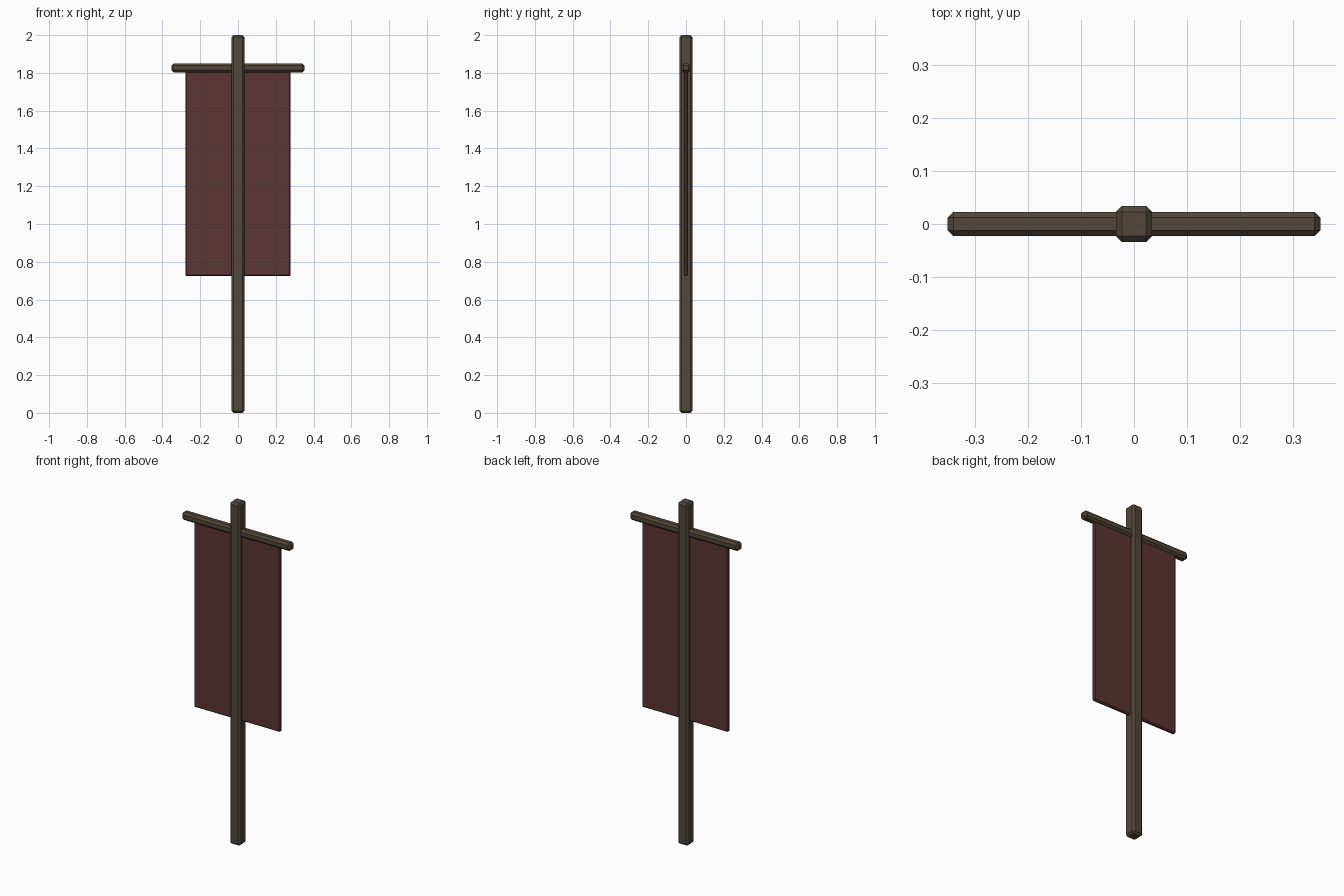
import bpy
import bmesh
from mathutils import Vector

cube = bpy.data.objects.get("Cube")
if cube:
    bpy.data.objects.remove(cube, do_unlink=True)


def make_material(name, color):
    mat = bpy.data.materials.new(name)
    mat.use_nodes = True
    mat.diffuse_color = color
    mat.node_tree.nodes["Principled BSDF"].inputs["Base Color"].default_value = color
    return mat


def chamfered_box(name, size, center, chamfer, mat):
    """Box with a flat single-segment chamfer on every edge."""
    bm = bmesh.new()
    bmesh.ops.create_cube(bm, size=1)
    bmesh.ops.scale(bm, vec=Vector(size), verts=bm.verts)
    bmesh.ops.bevel(bm, geom=bm.edges[:], offset=chamfer, segments=1,
                    affect='EDGES', clamp_overlap=True)
    mesh = bpy.data.meshes.new(name)
    bm.to_mesh(mesh)
    bm.free()
    mesh.materials.append(mat)
    obj = bpy.data.objects.new(name, mesh)
    obj.location = center
    bpy.context.scene.collection.objects.link(obj)
    return obj


wood = make_material("dark wood", (0.085, 0.063, 0.044, 1))
cloth = make_material("dark red cloth", (0.107, 0.036, 0.036, 1))

# Upright pole, crossbar through it, and the hanging cloth
chamfered_box("pole", (0.068, 0.068, 2.0), (0, 0, 1.0), 0.011, wood)
chamfered_box("crossbar", (0.704, 0.046, 0.046), (0, 0, 1.826), 0.011, wood)
chamfered_box("banner_cloth", (0.558, 0.022, 1.09), (0, 0, 1.27), 0.006, cloth)
